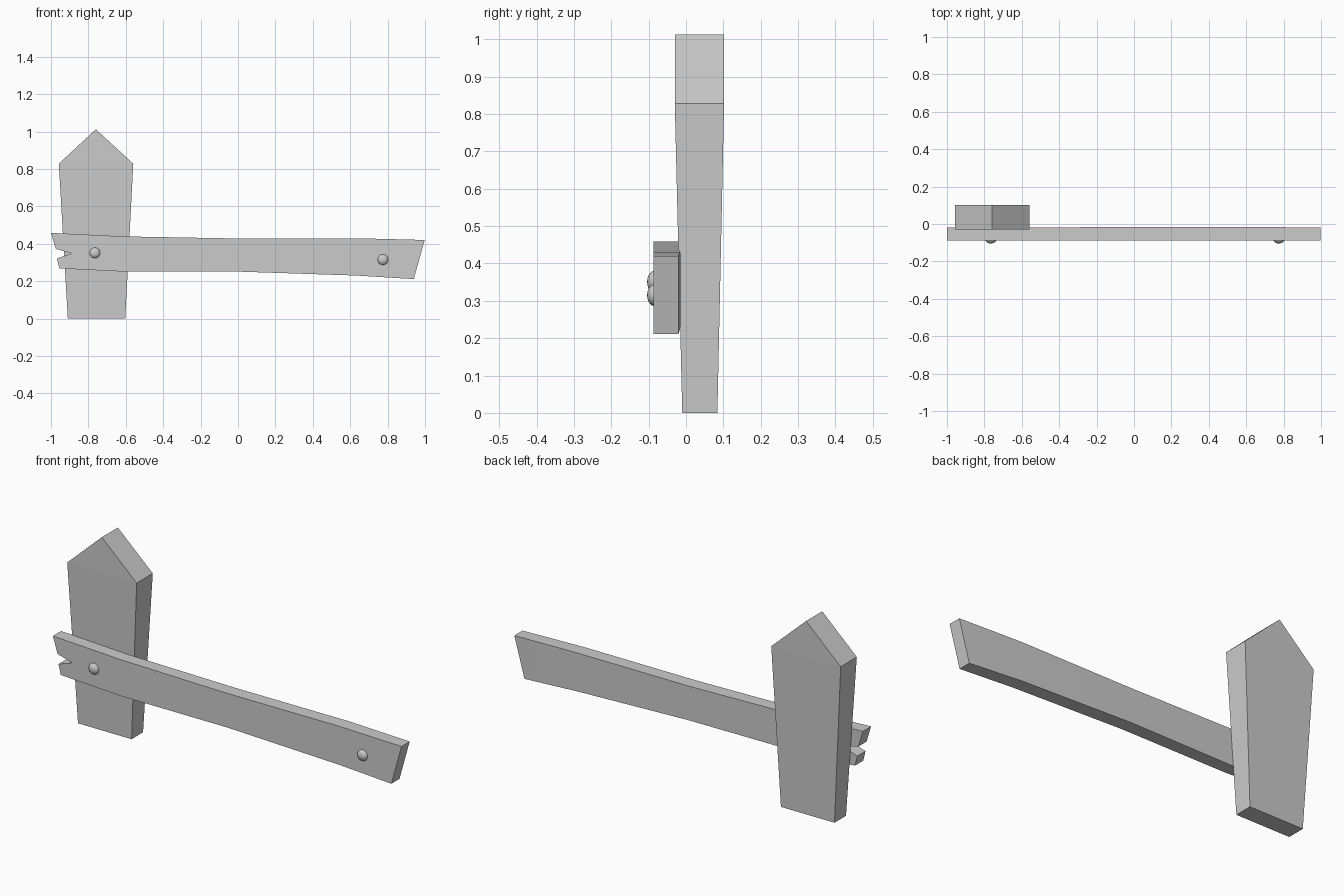
import bpy, bmesh, math

if "Cube" in bpy.data.objects:
    bpy.data.objects.remove(bpy.data.objects["Cube"])


def slab(name, pts, faces, front, back):
    """Closed plank: 2D (x, z) outline faces, with front/back depth given per point."""
    n = len(pts)
    bm = bmesh.new()
    vs = [bm.verts.new((x, front(x, z), z)) for x, z in pts]
    vs += [bm.verts.new((x, back(x, z), z)) for x, z in pts]
    for f in faces:
        bm.faces.new([vs[i] for i in f])
        bm.faces.new([vs[i + n] for i in reversed(f)])
    for i in range(n):
        j = (i + 1) % n
        bm.faces.new((vs[i], vs[i + n], vs[j + n], vs[j]))
    bmesh.ops.recalc_face_normals(bm, faces=bm.faces)
    me = bpy.data.meshes.new(name)
    bm.to_mesh(me)
    bm.free()
    ob = bpy.data.objects.new(name, me)
    bpy.context.collection.objects.link(ob)
    return ob


def shade(ob):
    bpy.ops.object.select_all(action='DESELECT')
    bpy.context.view_layer.objects.active = ob
    ob.select_set(True)
    bpy.ops.object.shade_smooth_by_angle(angle=math.radians(30))


# Post: tapered board with a pointed top
post = [(-0.91, 0), (-0.603, 0), (-0.56, 0.828), (-0.76, 1.012), (-0.958, 0.828)]
taper = lambda z: min(z / 0.828, 1)
slab("fence_post", post, [(0, 1, 2, 4), (2, 3, 4)],
     lambda x, z: -0.01 - 0.02 * taper(z),
     lambda x, z: 0.084 + 0.018 * taper(z))

# Rail: bent plank with a split left end
rail = [(-0.955, 0.268), (-0.61, 0.251), (0, 0.251), (0.63, 0.23), (0.94, 0.211),
        (0.998, 0.42), (0.64, 0.429), (0, 0.428), (-0.61, 0.439), (-1.0, 0.458),
        (-0.974, 0.372), (-0.888, 0.348), (-0.968, 0.321)]
shade(slab("fence_rail", rail,
           [(0, 1, 8, 9, 10, 11, 12), (1, 2, 7, 8), (2, 3, 6, 7), (3, 4, 5, 6)],
           lambda x, z: -0.087,
           lambda x, z: -0.015 if -0.1 < x < 0.7 else -0.02))

# Nail heads: flattened domes on the rail
for side, x, z in (("left", -0.765, 0.351), ("right", 0.775, 0.315)):
    bpy.ops.mesh.primitive_uv_sphere_add(segments=16, ring_count=10, radius=1,
                                         location=(x, -0.085, z),
                                         rotation=(math.pi / 2, 0, 0))
    nail = bpy.context.object
    nail.name = "nail_head_" + side
    nail.scale = (0.029, 0.029, 0.019)
    shade(nail)
